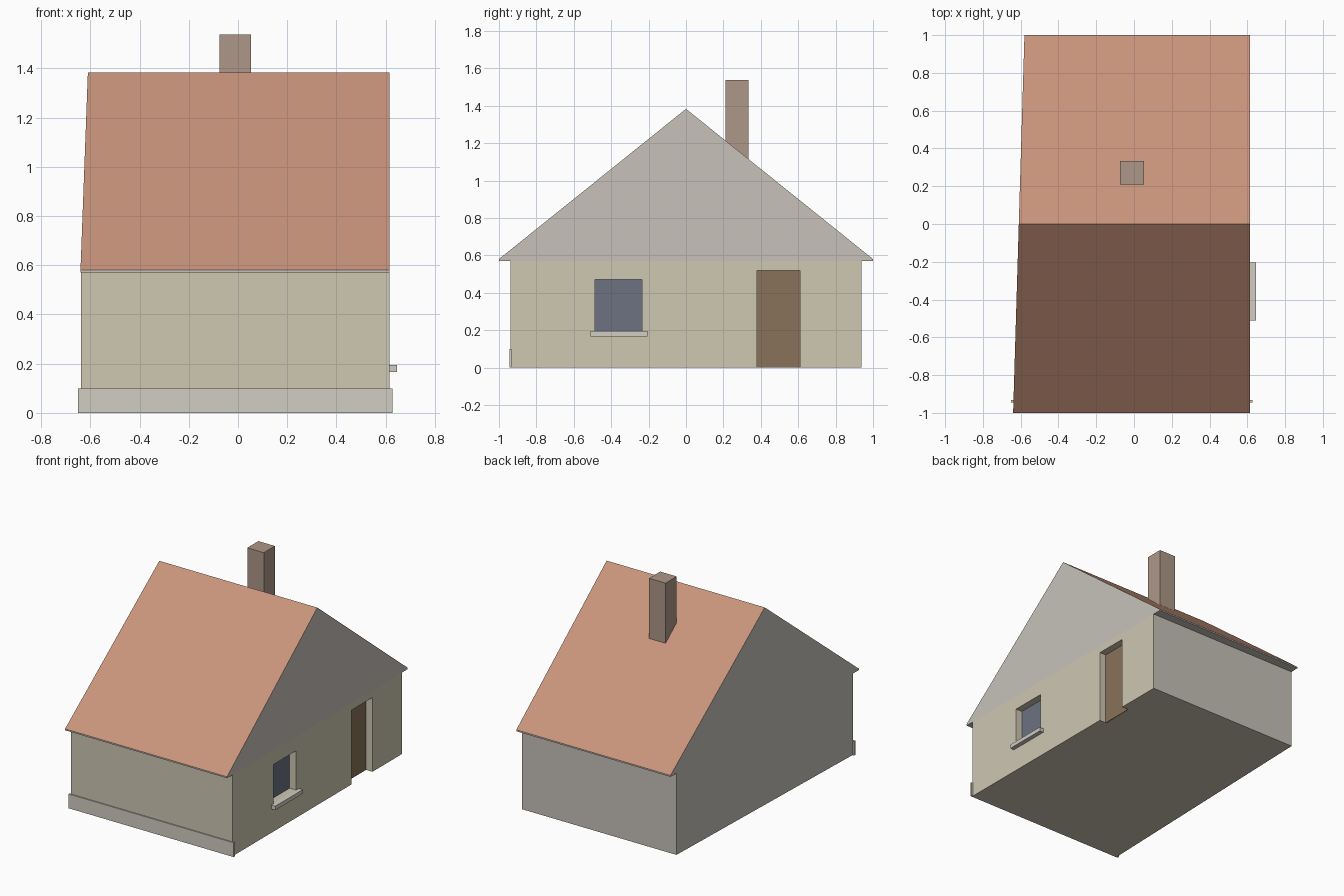
import bpy, bmesh

if "Cube" in bpy.data.objects:
    bpy.data.objects.remove(bpy.data.objects["Cube"])

RIGHT = 0.615


def left(y):
    """The left side of the house runs slightly askew."""
    return -0.61 + 0.03 * y


def material(name, rgb):
    m = bpy.data.materials.new(name)
    m.diffuse_color = (*rgb, 1)
    m.use_nodes = True
    m.node_tree.nodes["Principled BSDF"].inputs["Base Color"].default_value = m.diffuse_color
    return m


plaster = material("plaster", (0.62, 0.57, 0.45))
pale = material("pale_stone", (0.64, 0.61, 0.54))
gable = material("gable_grey", (0.57, 0.54, 0.49))
tile = material("roof_tile", (0.58, 0.30, 0.20))
brick = material("chimney_brick", (0.42, 0.31, 0.25))
wood = material("door_wood", (0.25, 0.17, 0.10))
glass = material("window_glass", (0.15, 0.17, 0.22))


def prism(name, profile, mats, x_left=left, x_right=RIGHT):
    """Extrude a y-z profile across the width of the house."""
    bm = bmesh.new()
    a = [bm.verts.new((x_left(y), y, z)) for y, z in profile]
    b = [bm.verts.new((x_right, y, z)) for y, z in profile]
    bm.faces.new(a)
    bm.faces.new(b)
    n = len(profile)
    for i in range(n):
        j = (i + 1) % n
        bm.faces.new((a[i], a[j], b[j], b[i]))
    bmesh.ops.recalc_face_normals(bm, faces=bm.faces)
    mesh = bpy.data.meshes.new(name)
    bm.to_mesh(mesh)
    bm.free()
    ob = bpy.data.objects.new(name, mesh)
    bpy.context.collection.objects.link(ob)
    for m in mats:
        mesh.materials.append(m)
    return ob


def box(name, x, y, z, mat):
    profile = [(y[0], z[0]), (y[1], z[0]), (y[1], z[1]), (y[0], z[1])]
    return prism(name, profile, [mat], lambda _: x[0], x[1])


# Walls: plastered front and right, plain grey back and left
walls = prism("walls", [(-0.937, 0), (0.937, 0), (0.937, 0.57), (-0.937, 0.57)],
              [plaster, gable])
for f in walls.data.polygons:
    if f.normal.y > 0.5 or f.normal.x < -0.5:
        f.material_index = 1

# Roof block: tiled slopes over grey gable ends
roof = prism("roof", [(-1, 0.57), (1, 0.57), (1, 0.58), (0, 1.383), (-1, 0.58)],
             [gable, tile])
for f in roof.data.polygons:
    if f.normal.z > 0.1:
        f.material_index = 1

# Recessed door and window in the right wall
for name, y, z, mat in (("door", (0.38, 0.61), (0, 0.52), wood),
                        ("window", (-0.487, -0.235), (0.195, 0.47), glass)):
    bottom = z[0] if z[0] > 0 else -0.05
    cutter = box(name + "_cutter", (0.56, 0.7), y, (bottom, z[1]), plaster)
    cutter.hide_render = True
    cutter.hide_set(True)
    cut = walls.modifiers.new(name + "_recess", 'BOOLEAN')
    cut.object = cutter
    cut.operation = 'DIFFERENCE'
    cut.solver = 'EXACT'
    box(name, (0.555, 0.565), y, z, mat)

# Window sill
box("window_sill", (0.565, 0.646), (-0.51, -0.205), (0.167, 0.195), pale)

# Plinth strip along the front wall
box("plinth", (-0.65, 0.628), (-0.945, -0.932), (0, 0.1), pale)

# Chimney on the back slope
box("chimney", (-0.075, 0.053), (0.21, 0.333), (1.1, 1.537), brick)
